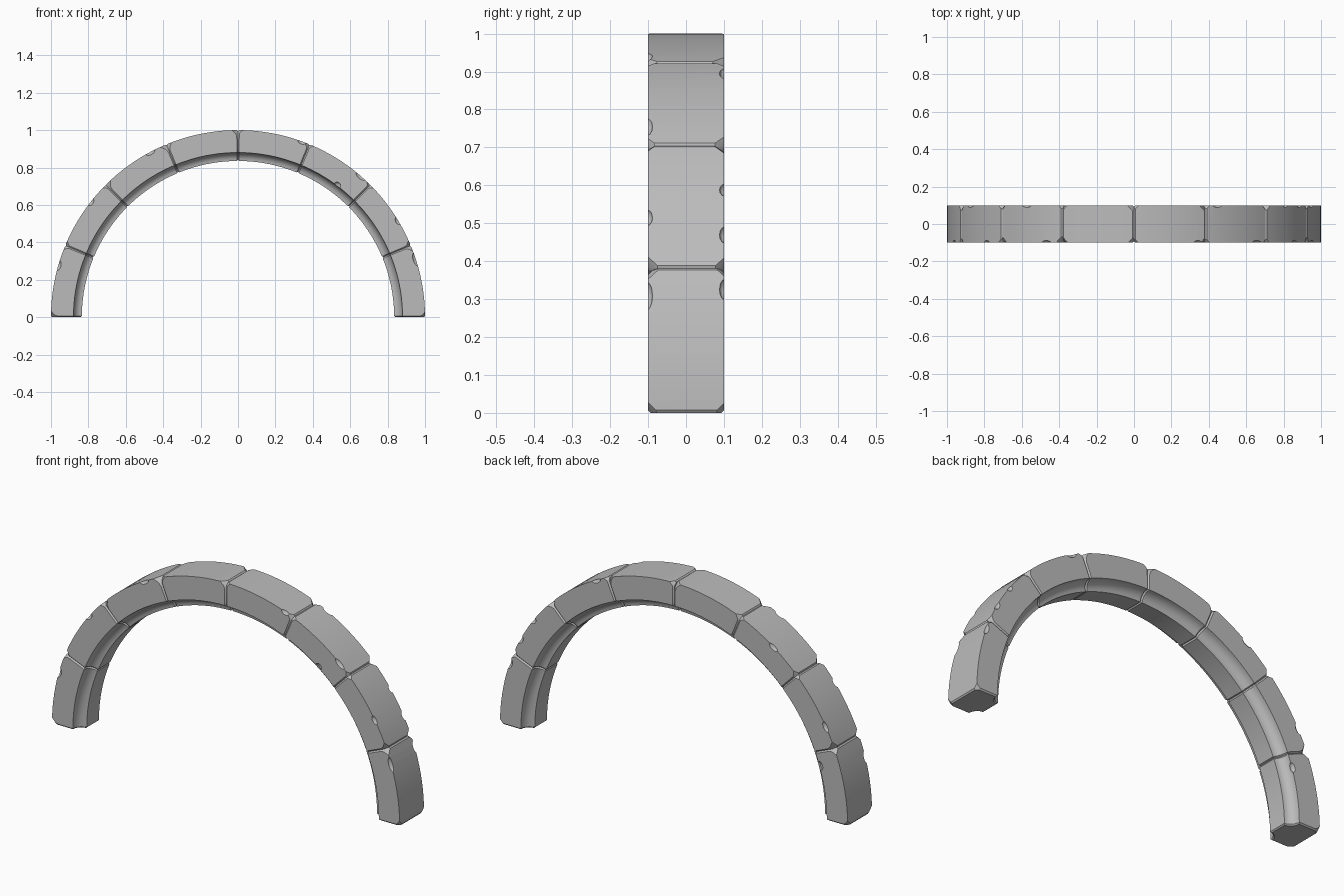
import bpy
import bmesh
import math
import random
from mathutils import Matrix, Vector

random.seed(7)
STONES = 8
STEPS = 10
SPAN = math.pi / STONES
OUTER, FACE_INNER, INNER = 1.0, 0.88, 0.835
HALF, LIP = 0.1, 0.05

cube = bpy.data.objects.get("Cube")
if cube:
    bpy.data.objects.remove(cube, do_unlink=True)

stone_mat = bpy.data.materials.new("grey stone")
stone_mat.use_nodes = True
GREY = (0.5, 0.5, 0.5, 1)
stone_mat.diffuse_color = GREY
bsdf = next(n for n in stone_mat.node_tree.nodes if n.type == 'BSDF_PRINCIPLED')
bsdf.inputs["Base Color"].default_value = GREY
bsdf.inputs["Roughness"].default_value = 0.8


def polar(angle, r, y):
    return Vector((r * math.cos(angle), y, r * math.sin(angle)))


def section():
    """Stone cross-section (radius, y) with a hollow moulding on both inner edges."""
    back = [(OUTER, HALF)]
    for i in range(7):
        t = i / 6 * math.pi / 2
        back.append((INNER + (FACE_INNER - INNER) * math.cos(t),
                     HALF - (HALF - LIP) * math.sin(t)))
    return back + [(r, -y) for r, y in reversed(back)]


def cut_corner(bm, end, inward, side, d_r, d_y, d_t):
    """Slice one outer corner off a stone."""
    a = polar(end, OUTER - d_r, side * HALF)
    b = polar(end, OUTER, side * (HALF - d_y))
    c = polar(end + inward * d_t, OUTER, side * HALF)
    normal = (b - a).cross(c - a).normalized()
    middle = polar(end + inward * SPAN / 2, 0.93, 0)
    if normal.dot(middle - a) > 0:
        normal.negate()
    cut = bmesh.ops.bisect_plane(bm, geom=bm.verts[:] + bm.edges[:] + bm.faces[:],
                                 plane_co=a, plane_no=normal, clear_outer=True)
    edges = [e for e in cut["geom_cut"] if isinstance(e, bmesh.types.BMEdge)]
    if edges:
        bmesh.ops.edgenet_fill(bm, edges=edges)


def make_object(name, bm):
    mesh = bpy.data.meshes.new(name)
    bmesh.ops.recalc_face_normals(bm, faces=bm.faces[:])
    bm.to_mesh(mesh)
    bm.free()
    obj = bpy.data.objects.new(name, mesh)
    bpy.context.collection.objects.link(obj)
    return obj


def make_stone(index):
    start, end = index * SPAN, (index + 1) * SPAN
    edge = 0.007
    inner_span = SPAN - 2 * edge
    angles = [start] + [start + edge + inner_span * i / STEPS for i in range(STEPS + 1)] + [end]
    bm = bmesh.new()
    rings = []
    for angle in angles:
        # the end rings shrink a little to give worn joints
        k = 0.93 if angle in (start, end) else 1
        rings.append([bm.verts.new(polar(angle, 0.93 + (r - 0.93) * k, y * k))
                      for r, y in section()])
    for low, high in zip(rings, rings[1:]):
        for i in range(len(low)):
            j = (i + 1) % len(low)
            bm.faces.new((low[i], low[j], high[j], high[i]))
    bm.faces.new(rings[0])
    bm.faces.new(rings[-1])
    # worn corners
    for joint, inward in ((start, 1), (end, -1)):
        for side in (-1, 1):
            j = random.uniform(0.7, 1.2)
            cut_corner(bm, joint, inward, side, 0.055 * j, 0.015 * j, 0.018 * j)
            cut_corner(bm, joint, inward, side, 0.03 * j, 0.032 * j, 0.032 * j)
    return make_object("arch_stone_%d" % (index + 1), bm)


# Chips along the edges: angle in degrees, side, radius, length
CHIPS = [(18, -1, OUTER, 0.04), (31, -1, OUTER, 0.025), (49, -1, OUTER, 0.035),
         (19, 1, OUTER, 0.03), (28, 1, OUTER, 0.025), (36, 1, OUTER, 0.02),
         (63.5, 1, OUTER, 0.03), (70, -1, OUTER, 0.025), (118, -1, OUTER, 0.03),
         (125, 1, OUTER, 0.03), (142, -1, OUTER, 0.025), (151, 1, OUTER, 0.03),
         (164, -1, OUTER, 0.03), (162, 1, FACE_INNER, 0.025), (53, -1, FACE_INNER, 0.02)]
bm = bmesh.new()
for degrees, side, radius, length in CHIPS:
    angle = math.radians(degrees)
    place = Matrix.Translation(polar(angle, radius + 0.002, side * (HALF + 0.002)))
    turn = Matrix.Rotation(-angle, 4, 'Y')
    size = Matrix.Diagonal((0.018, 0.014, length, 1))
    bmesh.ops.create_icosphere(bm, subdivisions=2, radius=1, matrix=place @ turn @ size)
chipper = make_object("chip_cutter", bm)
chipper.hide_render = True

stones = [make_stone(i) for i in range(STONES)]
for stone in stones:
    chip = stone.modifiers.new("chips", 'BOOLEAN')
    chip.operation = 'DIFFERENCE'
    chip.solver = 'EXACT'
    chip.object = chipper

# Bake the chips and drop the cutter
graph = bpy.context.evaluated_depsgraph_get()
baked = [bpy.data.meshes.new_from_object(s.evaluated_get(graph)) for s in stones]
for stone, mesh in zip(stones, baked):
    stone.modifiers.clear()
    stone.data = mesh
    mesh.materials.clear()
    mesh.materials.append(stone_mat)
bpy.data.objects.remove(chipper, do_unlink=True)
bpy.context.view_layer.update()

# Smooth the curved faces, keep the cut edges sharp
bpy.ops.object.select_all(action='DESELECT')
for stone in stones:
    stone.select_set(True)
bpy.context.view_layer.objects.active = stones[0]
bpy.ops.object.shade_smooth_by_angle(angle=math.radians(30))
